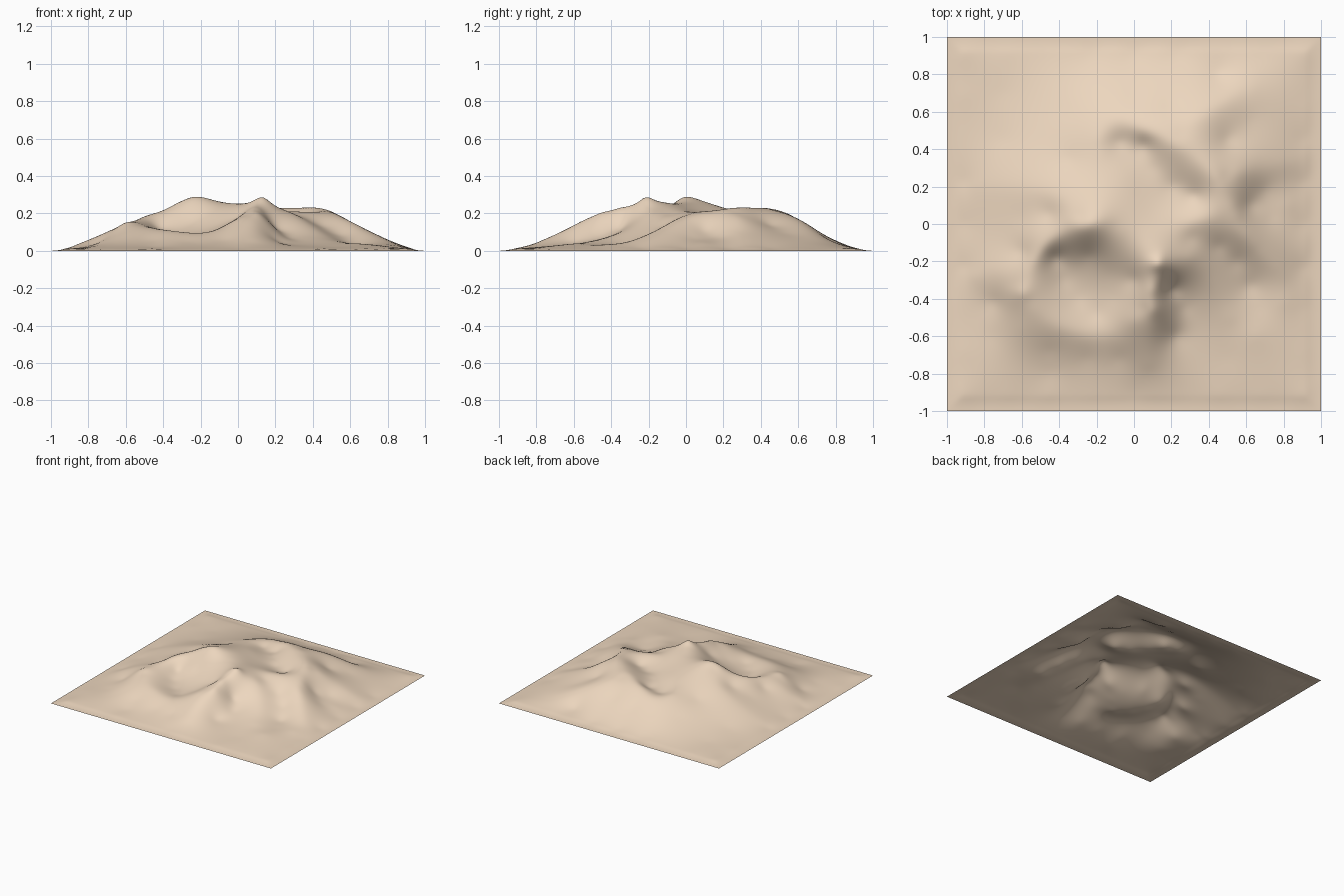
import bpy, bmesh, math
from mathutils import Vector

N = 130          # grid resolution
pts = []         # height control points


def add(x, y, z):
    if all((x - p[0]) ** 2 + (y - p[1]) ** 2 > 0.03 ** 2 for p in pts):
        pts.append((x, y, z))


def ridge(*cp):
    """Smoothly sampled crest line through the given points."""
    c = [Vector(p) for p in cp]
    c = [2 * c[0] - c[1]] + c + [2 * c[-1] - c[-2]]
    for p in cp:
        add(*p)
    for a, b, d, e in zip(c, c[1:], c[2:], c[3:]):
        n = max(1, round((d - b).length / 0.055))
        for i in range(1, n):
            t = i / n
            add(*(0.5 * (2 * b + (d - a) * t + (2 * a - 5 * b + 4 * d - e) * t * t
                         + (3 * b - a - 3 * d + e) * t ** 3)))


# Main crest around the big front bowl
ridge((-.6, -.37, .15), (-.54, -.2, .165), (-.4, -.05, .215), (-.24, 0, .288),
      (-.1, -.01, .262), (0, -.06, .252), (.08, -.14, .262), (.13, -.21, .287))
# Low front rim of the big bowl
ridge((-.6, -.37, .15), (-.5, -.49, .125), (-.4, -.55, .11), (-.2, -.6, .093),
      (-.08, -.57, .12), (0, -.52, .165), (.09, -.42, .212))
# Spur running to the front from the right peak
ridge((.13, -.21, .287), (.11, -.3, .24), (.1, -.4, .22), (.1, -.46, .2),
      (.09, -.6, .13), (.08, -.7, .085), (.08, -.8, .043))
# Right front arc
ridge((.13, -.21, .287), (.21, -.16, .235), (.3, -.18, .195), (.4, -.27, .125),
      (.48, -.4, .07), (.53, -.55, .042))
# Right arc and flank
ridge((.12, .02, .222), (.25, 0, .212), (.42, .03, .205), (.52, 0, .188),
      (.6, -.06, .155), (.68, -.16, .105), (.8, -.27, .05))
# Rim of the rear bowl
ridge((.18, -.01, .215), (.05, .1, .215), (-.05, .25, .205), (-.18, .37, .19),
      (-.19, .45, .18), (-.1, .56, .17), (.05, .5, .2), (.2, .44, .226),
      (.32, .37, .23), (.44, .25, .228), (.53, .1, .195), (.6, -.06, .155))
# Right and rear right ridges
ridge((.44, .25, .228), (.55, .27, .185), (.68, .3, .11), (.85, .33, .04))
ridge((.2, .44, .226), (.3, .53, .2), (.4, .61, .16), (.55, .7, .09), (.68, .74, .05))
# Left ridge
ridge((-.85, .2, .033), (-.7, .2, .085), (-.55, .18, .14), (-.4, .14, .2), (-.24, 0, .288))
# Left front arc
ridge((-.9, -.3, .018), (-.76, -.25, .075), (-.67, -.28, .115), (-.6, -.37, .15))
# Lower spur of the left front
ridge((-.6, -.37, .15), (-.59, -.5, .11), (-.62, -.62, .065))

# Bowl floors and valleys
for p in ((-.38, -.3, .09), (-.3, -.4, .078), (-.2, -.48, .085), (-.24, -.17, .155),
          (-.12, -.27, .14), (0, -.3, .18), (-.42, -.18, .125), (-.1, -.4, .12),
          (.2, -.35, .13), (.27, -.45, .07), (.22, -.6, .05), (.35, -.45, .065),
          (.32, -.65, .03), (.3, -.08, .195), (.45, -.12, .135), (.55, -.2, .085),
          (.62, -.33, .035), (.67, -.45, .032), (.65, -.6, .038), (.8, -.42, .033)):
    add(*p)
for p in ((.1, .3, .17), (.2, .2, .165), (.32, .15, .17), (.05, .42, .165), (-.08, .44, .16),
          (.62, .1, .115), (.7, .18, .075), (.73, .03, .07), (.5, .45, .14), (.62, .55, .09),
          (-.2, .2, .23), (-.35, .35, .15), (-.5, .4, .105), (-.6, .03, .12),
          (-.45, .05, .175), (-.6, -.15, .125), (-.75, 0, .065)):
    add(*p)
# Outer slopes
for p in ((-.75, -.42, .045), (-.76, -.6, .03), (-.45, -.68, .055), (-.25, -.72, .048),
          (-.08, -.72, .058), (-.45, -.8, .02), (-.55, .6, .055), (-.35, .6, .095),
          (-.2, .72, .085), (0, .68, .115), (.2, .65, .135), (.2, .8, .055),
          (-.7, .45, .045), (-.4, .8, .035), (0, .82, .045), (.78, .5, .05),
          (-.7, .7, .022), (.45, .8, .035), (.82, .1, .04), (.5, -.72, .022)):
    add(*p)
# Flat border
for r, z, n in ((1, 0, 10), (.91, .011, 8)):
    for i in range(n):
        s = r * (2 * i / n - 1)
        for x, y in ((s, -r), (r, s), (-s, r), (-r, -s)):
            add(x, y, z)


def solve(A):
    n = len(A)
    for i in range(n):
        k = max(range(i, n), key=lambda r: abs(A[r][i]))
        A[i], A[k] = A[k], A[i]
        row = A[i]
        for j in range(i + 1, n):
            f = A[j][i] / row[i]
            if f:
                A[j][i:] = [u - f * v for u, v in zip(A[j][i:], row[i:])]
    w = [0.0] * n
    for i in reversed(range(n)):
        w[i] = (A[i][n] - sum(A[i][j] * w[j] for j in range(i + 1, n))) / A[i][i]
    return w


# Radial interpolation of the heights, gently rounded at each point
def phi(x, y, p):
    return math.sqrt((x - p[0]) ** 2 + (y - p[1]) ** 2 + .0012)


mat = [[phi(a[0], a[1], b) for b in pts] + [1.0, a[2]] for a in pts]
mat.append([1.0] * len(pts) + [0.0, 0.0])
w = solve(mat)

# Terrain sheet
bm = bmesh.new()
bmesh.ops.create_grid(bm, x_segments=N, y_segments=N, size=1)
for v in bm.verts:
    x, y = v.co.x, v.co.y
    h = w[-1] + sum(k * phi(x, y, p) for k, p in zip(w, pts))
    edge = min(1, (1 - max(abs(x), abs(y))) / .08)
    v.co.z = max(0, h) * edge
for f in bm.faces:
    f.smooth = True
me = bpy.data.meshes.new("mountain_terrain")
bm.to_mesh(me)
bm.free()
ob = bpy.data.objects.new("mountain_terrain", me)
bpy.context.collection.objects.link(ob)
m = bpy.data.materials.new("sand")
m.diffuse_color = (.85, .68, .52, 1)
me.materials.append(m)
